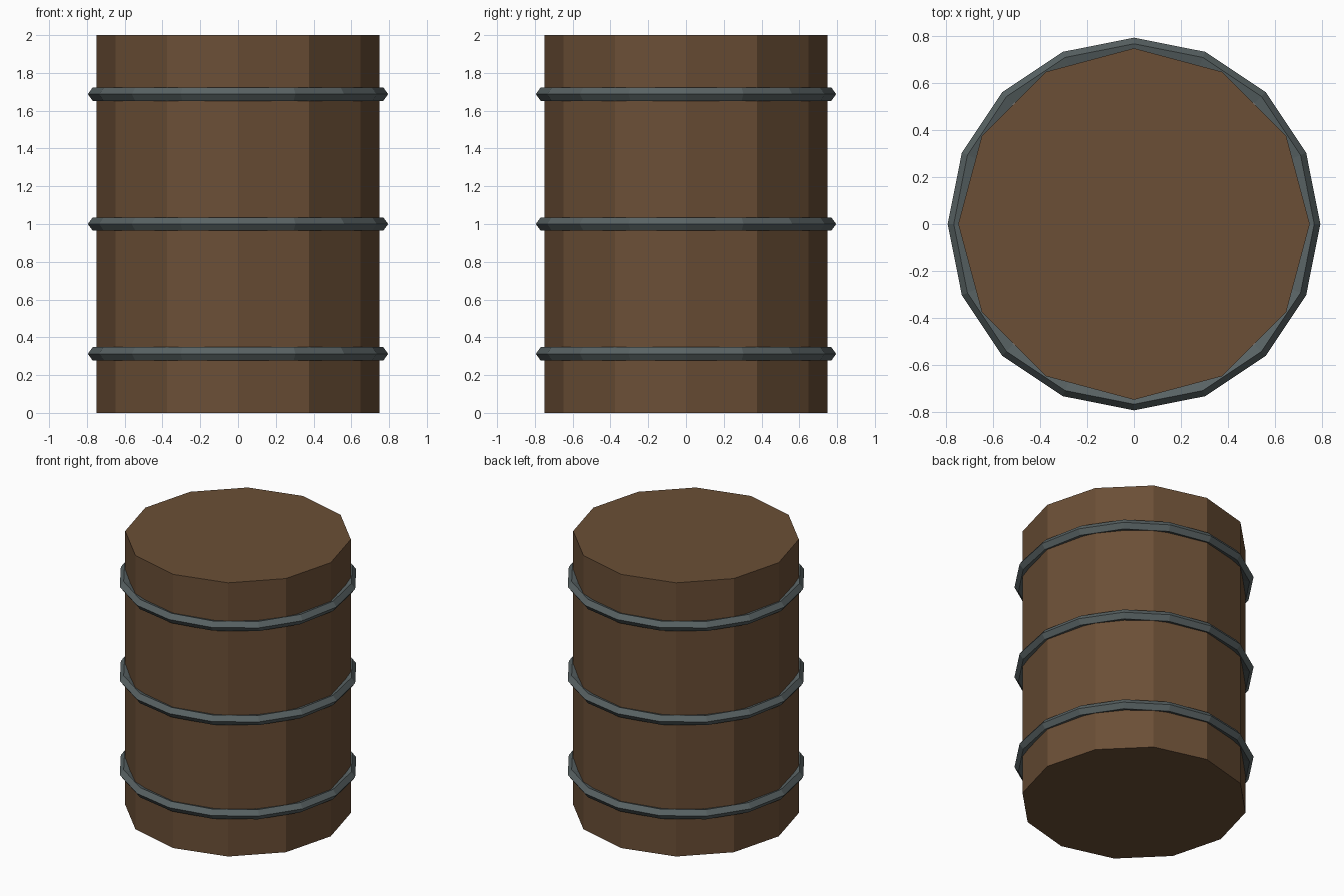
import bpy

if "Cube" in bpy.data.objects:
    bpy.data.objects.remove(bpy.data.objects["Cube"])


def material(name, color):
    m = bpy.data.materials.new(name)
    m.diffuse_color = (*color, 1)
    m.use_nodes = True
    m.node_tree.nodes["Principled BSDF"].inputs["Base Color"].default_value = m.diffuse_color
    return m


wood = material("brown wood", (0.147, 0.078, 0.037))
iron = material("grey iron", (0.100, 0.125, 0.128))

# Twelve-sided wooden body
bpy.ops.mesh.primitive_cylinder_add(vertices=12, radius=0.75, depth=2, location=(0, 0, 1))
body = bpy.context.object
body.name = "barrel_body"
body.data.materials.append(wood)

# Three iron hoops with a five-sided section, point facing outward
for name, z in (("lower_hoop", 0.3125), ("middle_hoop", 1.0), ("upper_hoop", 1.6875)):
    bpy.ops.mesh.primitive_torus_add(major_segments=16, minor_segments=5,
                                     major_radius=0.7575, minor_radius=0.0375,
                                     location=(0, 0, z))
    hoop = bpy.context.object
    hoop.name = name
    hoop.data.materials.append(iron)
    hoop.data.shade_flat()
